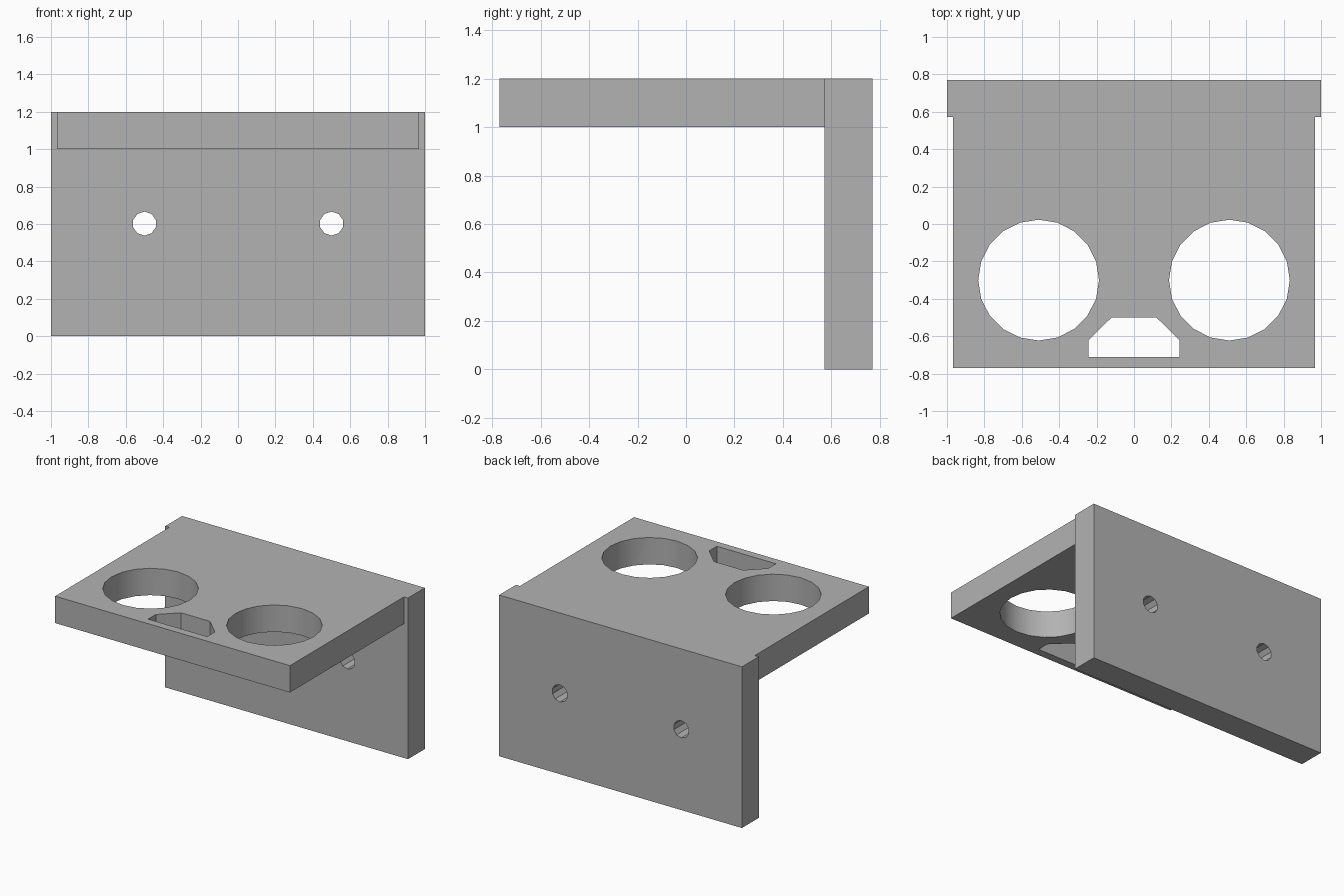
import bpy
import bmesh
from math import sin, cos, tau
from mathutils import Vector

cube = bpy.data.objects.get("Cube")
if cube:
    bpy.data.objects.remove(cube, do_unlink=True)

grey = bpy.data.materials.new("plain grey")
grey.use_nodes = True
COLOUR = (0.45, 0.45, 0.45, 1)
grey.diffuse_color = COLOUR
grey.node_tree.nodes["Principled BSDF"].inputs["Base Color"].default_value = COLOUR


def prism(name, outline, sweep):
    """Extrude a closed outline of 3D points along the sweep vector."""
    bm = bmesh.new()
    face = bm.faces.new([bm.verts.new(p) for p in outline])
    top = bmesh.ops.extrude_face_region(bm, geom=[face], use_keep_orig=True)["geom"]
    bmesh.ops.translate(bm, vec=Vector(sweep),
                        verts=[g for g in top if isinstance(g, bmesh.types.BMVert)])
    bmesh.ops.recalc_face_normals(bm, faces=bm.faces)
    mesh = bpy.data.meshes.new(name)
    bm.to_mesh(mesh)
    bm.free()
    mesh.materials.append(grey)
    obj = bpy.data.objects.new(name, mesh)
    bpy.context.collection.objects.link(obj)
    return obj


def box(name, x, y0, y1, z0, z1):
    return prism(name, [(-x, y0, z0), (x, y0, z0), (x, y1, z0), (-x, y1, z0)],
                 (0, 0, z1 - z0))


def ring(sides, radius):
    """Circle points starting at the top vertex."""
    return [(radius * sin(tau * i / sides), radius * cos(tau * i / sides))
            for i in range(sides)]


def combine(target, other, operation):
    mod = target.modifiers.new(other.name, 'BOOLEAN')
    mod.operation = operation
    mod.solver = 'EXACT'
    mod.object = other
    bpy.context.view_layer.objects.active = target
    bpy.ops.object.modifier_apply(modifier=mod.name)
    bpy.data.objects.remove(other, do_unlink=True)


# Wall plate with the shelf growing out of its upper edge
bracket = box("bracket", 1.0, 0.572, 0.77, 0, 1.2)
combine(bracket, box("shelf", 0.967, -0.77, 0.67, 1.0, 1.2), 'UNION')

for side in (-1, 1):
    # Large round holes through the shelf
    hole = [(side * 0.51 + a, -0.3 + b, 0.9) for a, b in ring(20, 0.323)]
    combine(bracket, prism("shelf_hole", hole, (0, 0, 0.4)), 'DIFFERENCE')
    # Screw holes through the wall plate
    hole = [(side * 0.5 + a, 0.5, 0.602 + b) for a, b in ring(10, 0.064)]
    combine(bracket, prism("screw_hole", hole, (0, 0.4, 0)), 'DIFFERENCE')

# Slot with clipped corners at the front of the shelf
half = [(0.243, -0.71), (0.243, -0.62), (0.12, -0.5)]
slot = half + [(-x, y) for x, y in reversed(half)]
combine(bracket, prism("slot", [(x, y, 0.9) for x, y in slot], (0, 0, 0.4)), 'DIFFERENCE')

# Round the look of the large holes while the edges stay sharp
bpy.ops.object.select_all(action='DESELECT')
bracket.select_set(True)
bpy.context.view_layer.objects.active = bracket
bpy.ops.object.shade_smooth_by_angle(angle=0.5)
